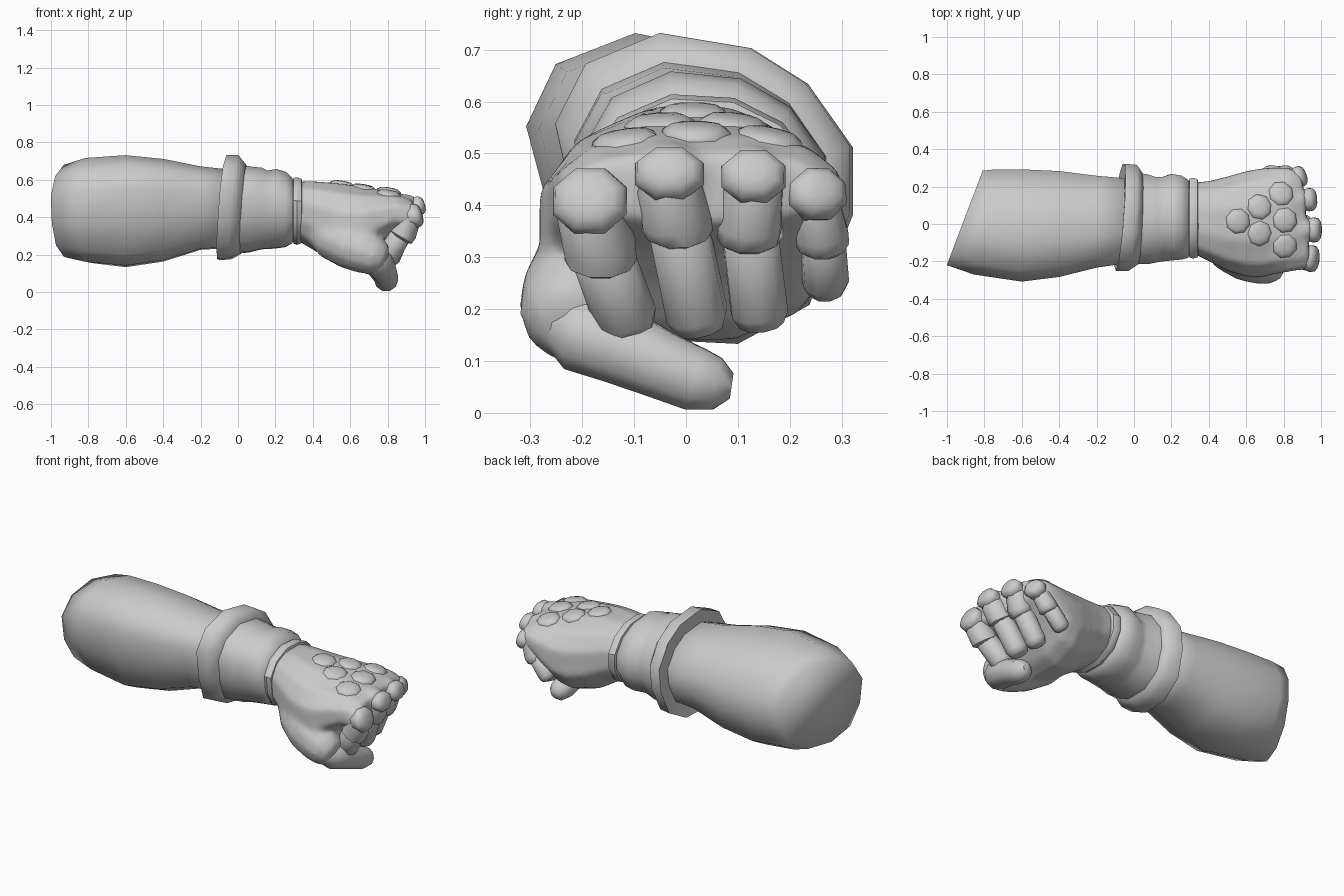
import bpy, bmesh, math
from mathutils import Vector

grey = bpy.data.materials.new("plain_grey")
grey.diffuse_color = (0.6, 0.6, 0.6, 1)

# Leaning oval of the forearm, as fractions of half width and half height
OVAL = [(-1, .4), (-.81, .8), (-.3, 1), (.33, .87), (.69, .63), (1, .2),
        (1, -.24), (.82, -.75), (.36, -1), (-.24, -.97), (-.66, -.76), (-.83, -.24)]


def finish(name, bm, angle=50):
    bmesh.ops.recalc_face_normals(bm, faces=bm.faces)
    me = bpy.data.meshes.new(name)
    bm.to_mesh(me)
    bm.free()
    me.materials.append(grey)
    ob = bpy.data.objects.new(name, me)
    bpy.context.collection.objects.link(ob)
    bpy.ops.object.select_all(action='DESELECT')
    bpy.context.view_layer.objects.active = ob
    ob.select_set(True)
    bpy.ops.object.shade_smooth_by_angle(angle=math.radians(angle))
    return ob


def skin(name, rings, angle=50):
    """Bridge rings of points and close both ends."""
    bm = bmesh.new()
    vs = [[bm.verts.new(p) for p in r] for r in rings]
    n = len(vs[0])
    for a, b in zip(vs, vs[1:]):
        for i in range(n):
            j = (i + 1) % n
            bm.faces.new((a[i], a[j], b[j], b[i]))
    bm.faces.new(vs[0])
    bm.faces.new(vs[-1])
    return finish(name, bm, angle)


def loft(name, sections, power=1.0, angle=50):
    """Sections along x: (x, y0, y1, z0, z1, y slant, z slant, lean)."""
    rings = []
    for x, y0, y1, z0, z1, ky, kz, lean in sections:
        ring = []
        for i, (u, v) in enumerate(OVAL):
            a = math.radians(165 - 30 * i)
            c, s = math.cos(a) / 0.966, math.sin(a) / 0.966
            c = math.copysign(abs(c) ** power, c)
            s = math.copysign(abs(s) ** power, s)
            dy = (c + (u - c) * lean) * (y1 - y0) / 2
            dz = (s + (v - s) * lean) * (z1 - z0) / 2
            ring.append((x + ky * dy + kz * dz, (y0 + y1) / 2 + dy, (z0 + z1) / 2 + dz))
        rings.append(ring)
    return skin(name, rings, angle)


def tube(name, stops, n=10):
    """Round limb through (point, radius) stops."""
    pts = [Vector(p) for p, r in stops]
    rings = []
    for i, (p, r) in enumerate(stops):
        t = (pts[min(i + 1, len(pts) - 1)] - pts[max(i - 1, 0)]).normalized()
        q = t.to_track_quat('Z', 'Y')
        rings.append([pts[i] + q @ Vector((r * math.cos(math.tau * k / n),
                                           r * math.sin(math.tau * k / n), 0))
                      for k in range(n)])
    return skin(name, rings)


def capsule(name, a, b, ra, rb, n=10):
    """Straight finger piece with softened ends."""
    a, b = Vector(a), Vector(b)
    d = (b - a).normalized()
    return tube(name, [(a, ra * 0.7), (a + d * ra * 0.25, ra), (b - d * rb * 0.6, rb),
                       (b - d * rb * 0.15, rb * 0.8), (b, rb * 0.45)], n)


def plate(name, loc, rx, ry, h, normal, n=8):
    """Bevelled round plate rising from loc along the given direction."""
    q = Vector(normal).to_track_quat('Z', 'Y')
    rings = []
    for k, z in ((0.85, -0.9), (1.0, 0.0), (0.93, 0.5), (0.68, 0.88), (0.3, 1.0)):
        rings.append([Vector(loc) + q @ Vector((k * rx * math.cos(math.tau * (i + 0.5) / n),
                                                k * ry * math.sin(math.tau * (i + 0.5) / n), z * h))
                      for i in range(n)])
    return skin(name, rings, 60)


# Forearm with an obliquely cut end
loft("forearm", [
    (-0.905, -0.22, 0.285, 0.185, 0.68, 0.38, 0, 0.35),
    (-0.80, -0.27, 0.292, 0.155, 0.717, 0.2, 0, 0.8),
    (-0.60, -0.308, 0.292, 0.133, 0.732, 0, 0, 1),
    (-0.40, -0.283, 0.283, 0.163, 0.712, 0, 0, 1),
    (-0.20, -0.233, 0.258, 0.226, 0.672, 0, 0, 0.9),
    (0.00, -0.205, 0.24, 0.238, 0.65, 0, 0, 0.8)], angle=180)

# Flared, tilted rim of the cuff
loft("cuff_rim", [
    (-0.075, -0.20, 0.25, 0.23, 0.66, 0.09, 0.09, 0.8),
    (-0.08, -0.252, 0.322, 0.17, 0.732, 0.09, 0.09, 0.8),
    (-0.015, -0.252, 0.316, 0.176, 0.732, 0.09, 0.09, 0.8),
    (0.03, -0.215, 0.272, 0.205, 0.682, 0.05, 0.07, 0.7)], angle=65)

# Folded cuff sleeve
loft("cuff_sleeve", [
    (0.00, -0.215, 0.275, 0.205, 0.68, 0.05, 0.07, 0.7),
    (0.07, -0.215, 0.265, 0.212, 0.67, 0, 0.04, 0.6),
    (0.12, -0.205, 0.25, 0.225, 0.665, 0, 0.04, 0.6),
    (0.15, -0.20, 0.25, 0.23, 0.65, 0, 0.04, 0.5),
    (0.20, -0.195, 0.268, 0.232, 0.658, 0, 0.03, 0.5),
    (0.255, -0.19, 0.258, 0.24, 0.642, 0, 0.02, 0.4),
    (0.29, -0.18, 0.235, 0.26, 0.61, 0, 0, 0.3),
    (0.30, -0.155, 0.215, 0.285, 0.585, 0, 0, 0.3)], angle=65)

# Wrist strap
loft("wrist_strap", [
    (0.29, -0.16, 0.22, 0.28, 0.59, 0, 0, 0.3),
    (0.297, -0.178, 0.243, 0.26, 0.61, 0, 0, 0.3),
    (0.315, -0.185, 0.247, 0.252, 0.614, 0, 0, 0.3),
    (0.34, -0.178, 0.24, 0.262, 0.605, 0, 0, 0.3),
    (0.345, -0.155, 0.215, 0.285, 0.585, 0, 0, 0.3)], angle=35)

# Back of the hand and heel of the palm
hand = loft("hand", [
    (0.31, -0.155, 0.22, 0.28, 0.59, 0, 0, 0.2),
    (0.40, -0.20, 0.228, 0.228, 0.592, 0, 0, 0.1),
    (0.50, -0.25, 0.253, 0.165, 0.584, 0, 0, 0),
    (0.60, -0.28, 0.282, 0.138, 0.572, 0, 0, 0),
    (0.68, -0.283, 0.296, 0.168, 0.56, 0, 0, 0),
    (0.76, -0.265, 0.302, 0.25, 0.548, 0, 0, 0),
    (0.84, -0.25, 0.30, 0.32, 0.535, -0.05, 0, 0),
    (0.92, -0.225, 0.27, 0.37, 0.50, -0.1, 0, 0)], power=0.85)
fused = [hand]

# Fleshy thumb base
fused.append(tube("thumb_base", [
    ((0.40, -0.08, 0.36), 0.08), ((0.50, -0.13, 0.295), 0.122),
    ((0.60, -0.178, 0.25), 0.13), ((0.68, -0.205, 0.215), 0.12),
    ((0.74, -0.218, 0.19), 0.104), ((0.782, -0.222, 0.175), 0.075),
    ((0.795, -0.222, 0.17), 0.03)], 12))

# Thumb lying across the palm
tube("thumb", [((0.735, -0.235, 0.175), 0.06), ((0.75, -0.20, 0.155), 0.08),
               ((0.77, -0.13, 0.13), 0.077), ((0.787, -0.05, 0.093), 0.068),
               ((0.793, 0.02, 0.064), 0.064), ((0.797, 0.06, 0.056), 0.053),
               ((0.797, 0.088, 0.052), 0.026)])

# Curled fingers: knuckle x, y, z, joint y, z, tip y, z, thickness, plate half width and height
fingers = {
    "index": (0.935, -0.185, 0.405, -0.165, 0.315, -0.105, 0.152, 0.067, 0.077, 0.07),
    "middle": (0.95, -0.032, 0.457, -0.017, 0.372, 0.028, 0.155, 0.066, 0.072, 0.056),
    "ring": (0.925, 0.13, 0.452, 0.122, 0.36, 0.145, 0.166, 0.062, 0.067, 0.056),
    "little": (0.86, 0.252, 0.418, 0.262, 0.345, 0.27, 0.232, 0.05, 0.062, 0.054),
}
for label, (x, y, z, jy, jz, ty, tz, r, pw, ph) in fingers.items():
    joint = Vector((x - 0.05, jy, jz))
    fused.append(capsule(label + "_root", (x - 0.16, y * 0.97, z + 0.01),
                         (x + 0.005, y, z), r, r))
    tube(label + "_middle", [((x - 0.02, y, z + 0.02), r * 0.8),
                             ((x - 0.022, y, z - 0.02), r * 0.96),
                             (joint, r * 1.06),
                             (joint + Vector((-0.012, 0, -0.02)), r * 1.04),
                             (joint + Vector((-0.018, 0, -0.03)), r * 0.8)])
    capsule(label + "_tip", joint + Vector((-0.012, 0, 0)), (x - 0.155, ty, tz), r * 0.9, r * 0.92)
    # Knuckle plate
    push = 0.022 if label == "little" else 0.012
    plate(label + "_knuckle_plate", (x + push, y, z + 0.003), pw, ph, 0.038,
          (1, y * (1.4 if label == "little" else 0.4), 0.3))

# Fuse hand, thumb base and finger roots into one soft form
bpy.ops.object.select_all(action='DESELECT')
for ob in fused:
    ob.select_set(True)
bpy.context.view_layer.objects.active = hand
bpy.ops.object.join()
remesh = hand.modifiers.new("fuse", 'REMESH')
remesh.mode = 'VOXEL'
remesh.voxel_size = 0.016
remesh.use_smooth_shade = True
soften = hand.modifiers.new("soften", 'SMOOTH')
soften.factor = 0.5
soften.iterations = 6

# Rounded studs on the back of the hand
studs = [(0.555, 0.015, 0.566), (0.67, 0.09, 0.546), (0.67, -0.05, 0.546),
         (0.785, 0.16, 0.518), (0.805, 0.02, 0.53), (0.805, -0.115, 0.515)]
for i, (x, y, z) in enumerate(studs):
    plate("hand_stud_%d" % (i + 1), (x, y, z), 0.072, 0.07, 0.029, (0.17, y * 1.3, 1))
